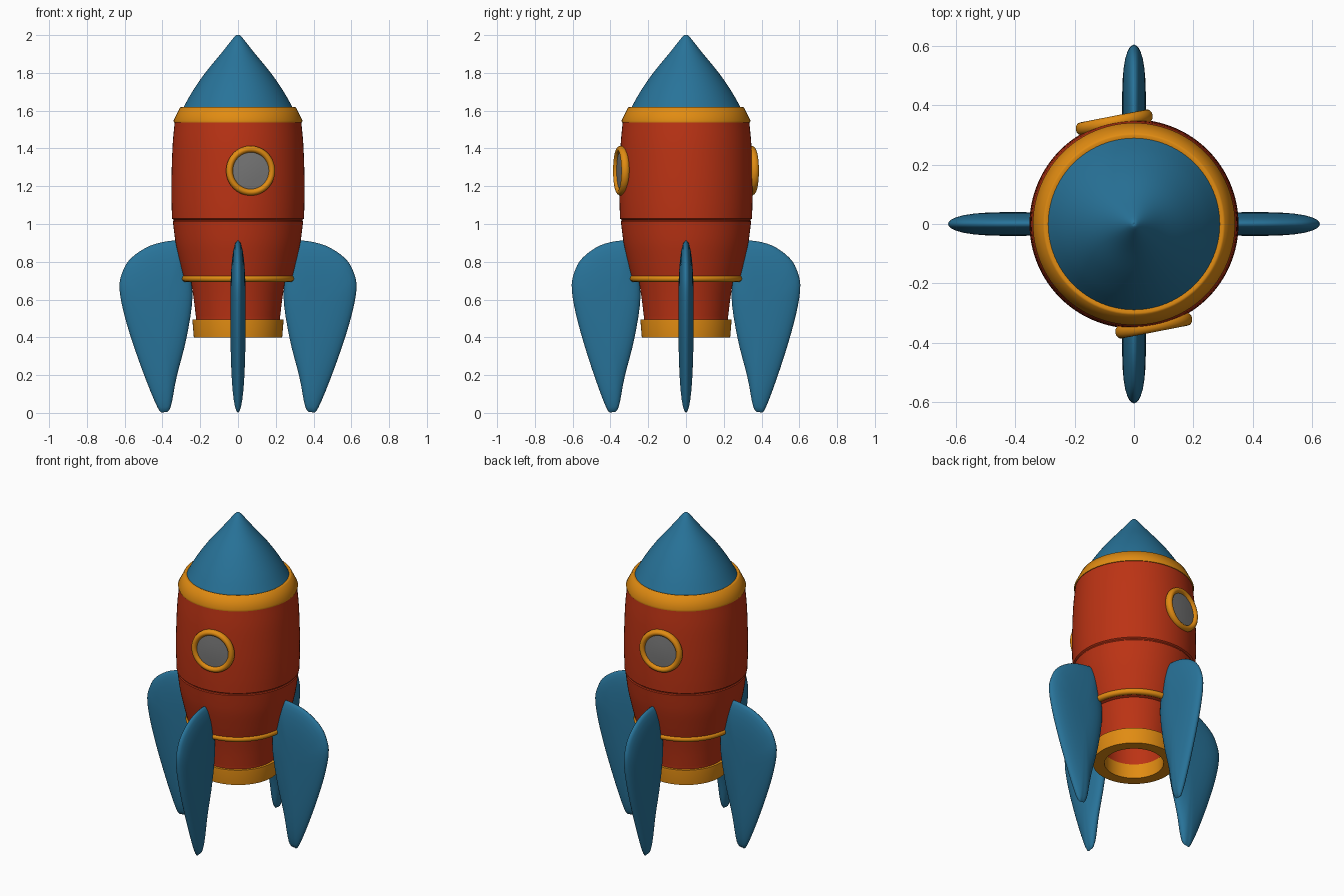
import bpy, bmesh, math
from mathutils import Matrix, Vector

if "Cube" in bpy.data.objects:
    bpy.data.objects.remove(bpy.data.objects["Cube"])


def material(name, rgb):
    m = bpy.data.materials.new(name)
    m.diffuse_color = (*rgb, 1)
    m.use_nodes = True
    m.node_tree.nodes["Principled BSDF"].inputs["Base Color"].default_value = m.diffuse_color
    return m


RED = material("red paint", (0.50, 0.033, 0.007))
ORANGE = material("orange trim", (0.75, 0.26, 0.006))
BLUE = material("blue paint", (0.021, 0.172, 0.32))
GREY = material("grey glass", (0.19, 0.19, 0.19))


def finish(name, bm, mat, angle=35):
    bmesh.ops.remove_doubles(bm, verts=bm.verts, dist=1e-5)
    bmesh.ops.recalc_face_normals(bm, faces=bm.faces)
    me = bpy.data.meshes.new(name)
    bm.to_mesh(me)
    bm.free()
    ob = bpy.data.objects.new(name, me)
    bpy.context.collection.objects.link(ob)
    me.materials.append(mat)
    bpy.ops.object.select_all(action='DESELECT')
    ob.select_set(True)
    bpy.context.view_layer.objects.active = ob
    bpy.ops.object.shade_smooth_by_angle(angle=math.radians(angle))
    return ob


def lathe(name, profile, mat, closed=False, seg=96, matrix=None, angle=35):
    """Revolve (radius, z) points about z."""
    bm = bmesh.new()
    rings = []
    for k in range(seg):
        a = 2 * math.pi * k / seg
        rings.append([bm.verts.new((r * math.cos(a), r * math.sin(a), z)) for r, z in profile])
    n = len(profile)
    for k in range(seg):
        p, q = rings[k], rings[(k + 1) % seg]
        for i in range(n if closed else n - 1):
            j = (i + 1) % n
            bm.faces.new((p[i], q[i], q[j], p[j]))
    if matrix:
        bm.transform(matrix)
    return finish(name, bm, mat, angle)


def smooth_curve(pts, steps=5, closed=False):
    """Catmull-Rom curve through 2D points."""
    n, out = len(pts), []
    get = (lambda i: Vector(pts[i % n])) if closed else (lambda i: Vector(pts[max(0, min(n - 1, i))]))
    for i in range(n if closed else n - 1):
        a, b, c, d = (get(i + k) for k in (-1, 0, 1, 2))
        for s in range(steps):
            t = s / steps
            out.append(0.5 * (2 * b + (c - a) * t + (2 * a - 5 * b + 4 * c - d) * t ** 2
                              + (3 * b - a - 3 * c + d) * t ** 3))
    if not closed:
        out.append(Vector(pts[-1]))
    return [tuple(p) for p in out]


# Nose cone
lathe("nose_cone", smooth_curve([(0, 2.0), (0.018, 1.992), (0.09, 1.902), (0.172, 1.802),
                                 (0.241, 1.702), (0.293, 1.61)]) + [(0, 1.60)], BLUE)

# Collar under the nose
lathe("nose_collar", [(0.285, 1.615), (0.30, 1.62), (0.307, 1.617), (0.341, 1.548),
                      (0.339, 1.537), (0.325, 1.535), (0.28, 1.58)], ORANGE, True, angle=45)

# Hull with seam groove, stepped tail and hollow nozzle
upper = smooth_curve([(0.335, 1.54), (0.346, 1.42), (0.352, 1.25), (0.352, 1.12), (0.349, 1.028)])
lower = smooth_curve([(0.345, 1.012), (0.330, 0.90), (0.306, 0.79), (0.285, 0.705)])
tail = smooth_curve([(0.248, 0.692), (0.234, 0.60), (0.222, 0.50)])
lathe("hull", [(0, 1.56)] + upper + [(0.341, 1.022), (0.341, 1.017)] + lower + tail
      + [(0.222, 0.46), (0.172, 0.46), (0.172, 0.68), (0, 0.68)], RED)

# Waist ring
ring = [(0.279 + 0.019 * math.cos(t * math.pi / 6), 0.711 + 0.018 * math.sin(t * math.pi / 6))
        for t in range(12)]
lathe("waist_ring", ring, ORANGE, True)

# Nozzle collar
lathe("nozzle_ring", [(0.21, 0.493), (0.240, 0.495), (0.241, 0.485), (0.234, 0.40),
                      (0.168, 0.40), (0.168, 0.49)], ORANGE, True)

# Round windows, front and back, turned slightly off the axis
for side, turn in (("front", 11), ("back", 191)):
    m = (Matrix.Rotation(math.radians(turn), 4, 'Z') @ Matrix.Translation((0, -0.348, 1.282))
         @ Matrix.Rotation(math.pi / 2, 4, 'X'))
    frame = [(0.114 + 0.018 * math.cos(t * math.pi / 8), 0.001 + 0.022 * math.sin(t * math.pi / 8))
             for t in range(16)]
    lathe(side + "_window_frame", frame, ORANGE, True, 64, m)
    lathe(side + "_window_glass", [(0, 0.013), (0.05, 0.0115), (0.105, 0.007), (0.105, -0.02),
                                   (0, -0.02)], GREY, False, 64, m)

# Fins: one puffed outline repeated around the hull
outline = smooth_curve([(0.39, 0.004), (0.425, 0.027), (0.51, 0.235), (0.59, 0.475),
                        (0.627, 0.65), (0.612, 0.745), (0.565, 0.82), (0.465, 0.885),
                        (0.345, 0.912), (0.29, 0.895), (0.265, 0.80), (0.241, 0.62),
                        (0.272, 0.40), (0.325, 0.19), (0.357, 0.03)], 4, True)
centre = Vector((0.40, 0.56))
levels = [1, 0.985, 0.95, 0.88, 0.77, 0.62, 0.42, 0.2]


def fin(name, turn, reach):
    bm = bmesh.new()
    for sign in (1, -1):
        prev = None
        for s in levels:
            y = sign * 0.04 * math.sqrt(max(0, 1 - s ** 3))
            loop = []
            for p in outline:
                q = centre + (Vector(p) - centre) * s
                x = q.x if q.x < 0.39 else 0.39 + (q.x - 0.39) * reach
                loop.append(bm.verts.new((x, y, q.y)))
            if prev:
                for i in range(len(loop)):
                    j = (i + 1) % len(loop)
                    bm.faces.new((prev[i], prev[j], loop[j], loop[i]))
            prev = loop
        bm.faces.new(prev)
    bm.transform(Matrix.Rotation(math.radians(turn), 4, 'Z'))
    finish(name, bm, BLUE, 70)


for name, turn, reach in (("right_fin", 0, 1), ("back_fin", 90, 0.905),
                          ("left_fin", 180, 1), ("front_fin", 270, 0.905)):
    fin(name, turn, reach)
